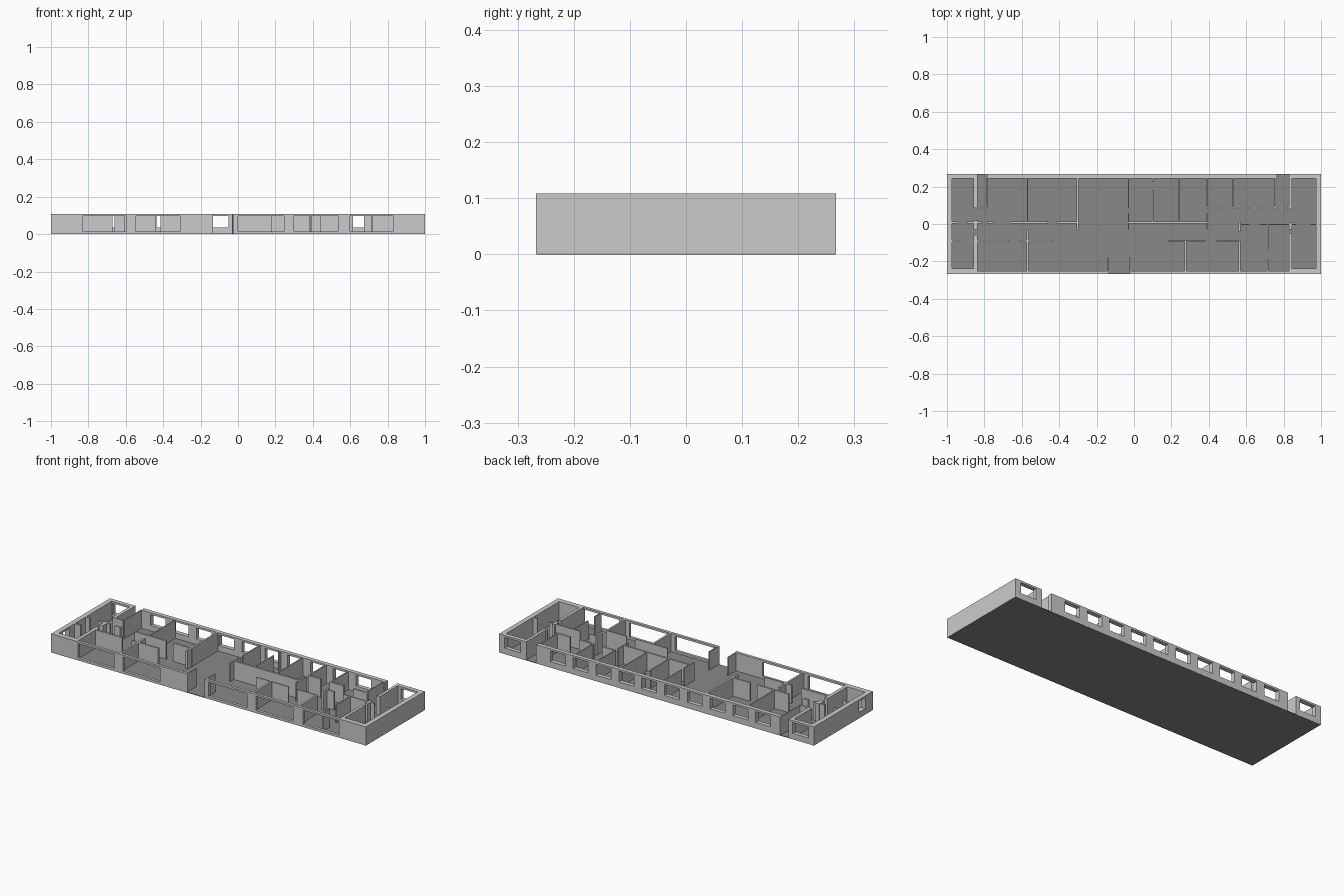
import bpy, bmesh
from mathutils import Vector

if "Cube" in bpy.data.objects:
    bpy.data.objects.remove(bpy.data.objects["Cube"])

H = 0.108          # wall height
B = 0.001          # wall base, just above the underside of the floor
Y = 0.267          # half depth
T = 0.011          # partition thickness
THIN = 0.006       # light partition thickness


def finish(name, bm):
    bmesh.ops.recalc_face_normals(bm, faces=bm.faces)
    me = bpy.data.meshes.new(name)
    bm.to_mesh(me)
    bm.free()
    ob = bpy.data.objects.new(name, me)
    bpy.context.collection.objects.link(ob)
    return ob


def box(name, x0, x1, y0, y1, z0=B, z1=H):
    bm = bmesh.new()
    bmesh.ops.create_cube(bm, size=1)
    for v in bm.verts:
        v.co = Vector(((x0 + x1) / 2 + v.co.x * (x1 - x0),
                       (y0 + y1) / 2 + v.co.y * (y1 - y0),
                       (z0 + z1) / 2 + v.co.z * (z1 - z0)))
    return finish(name, bm)


def panel(name, axis, a0, a1, t0, t1, holes):
    """Wall along an axis, with rectangular holes (start, end, bottom, top)."""
    us = sorted({a0, a1, *[u for h in holes for u in h[:2]]})
    zs = sorted({B, H, *[z for h in holes for z in h[2:]]})
    bm = bmesh.new()
    place = (lambda u, t, z: (u, t, z)) if axis == 'x' else (lambda u, t, z: (t, u, z))
    vs = {(i, j): bm.verts.new(place(u, t0, z))
          for i, u in enumerate(us) for j, z in enumerate(zs)}
    for i in range(len(us) - 1):
        for j in range(len(zs) - 1):
            cu, cz = (us[i] + us[i + 1]) / 2, (zs[j] + zs[j + 1]) / 2
            if not any(h[0] < cu < h[1] and h[2] < cz < h[3] for h in holes):
                bm.faces.new([vs[i, j], vs[i + 1, j], vs[i + 1, j + 1], vs[i, j + 1]])
    ext = bmesh.ops.extrude_face_region(bm, geom=bm.faces[:])
    d = Vector(place(0, t1 - t0, 0))
    for g in ext['geom']:
        if isinstance(g, bmesh.types.BMVert):
            g.co += d
    loose = [v for v in bm.verts if not v.link_faces]
    bmesh.ops.delete(bm, geom=loose, context='VERTS')
    return finish(name, bm)


# Dark floor slab
floor = box("floor", -0.999, 0.999, -Y + 0.001, Y - 0.001, 0, 0.003)
dark = bpy.data.materials.new("dark_floor")
dark.diffuse_color = (0.25, 0.25, 0.25, 1)
dark.use_nodes = True
dark.node_tree.nodes["Principled BSDF"].inputs["Base Color"].default_value = dark.diffuse_color
floor.data.materials.append(dark)

# Back wall in three lengths, split by two doorways, with a row of windows
W0, W1 = 0.035, 0.097
row = [(-0.725 + 0.145 * i, -0.63 + 0.145 * i, W0, W1) for i in range(10)]
panel("back_wall", 'x', -0.785, 0.765, 0.243, Y, row)
panel("back_wall_left", 'x', -1, -0.838, 0.243, Y, [(-0.965, -0.865, W0, W1)])
panel("back_wall_right", 'x', 0.828, 1, 0.243, Y, [(0.865, 0.965, W0, W1)])

# Front wall: wide glazed bays either side of the entrance
panel("front_wall_left", 'x', -0.84, -0.135, -Y, -0.251,
      [(-0.83, -0.6, 0.015, W1), (-0.545, -0.31, 0.015, W1)])
panel("front_wall_right", 'x', -0.025, 0.84, -Y, -0.251,
      [(0.0, 0.245, 0.015, W1), (0.3, 0.535, 0.015, W1), (0.6, 0.83, 0.015, W1)])
box("front_end_left", -1, -0.84, -Y, -0.237)
box("front_end_right", 0.84, 1, -Y, -0.237)

# End walls
panel("end_wall_left", 'y', -0.237, 0.243, -1, -0.972, [(-0.2, -0.14, W0, W1)])
box("end_wall_right", 0.972, 1, -0.237, 0.243)

# Partitions running left to right: (y, thickness, [(x start, x end), ...])
rows = [
    (0.008, T, [(-0.972, -0.945), (-0.89, -0.815), (-0.785, -0.75), (-0.66, -0.46),
                (-0.415, -0.295), (-0.03, 0.39)]),
    (0.085, T, [(-0.838, -0.785), (0.39, 0.47), (0.525, 0.615), (0.675, 0.765), (0.82, 0.845)]),
    (-0.003, THIN, [(0.565, 0.615), (0.675, 0.84), (0.84, 0.87), (0.945, 0.972)]),
    (-0.09, T, [(-0.972, -0.935), (-0.86, -0.67), (-0.61, -0.44)]),
    (-0.09, THIN, [(0.18, 0.385), (0.44, 0.56)]),
]
for y, t, spans in rows:
    for a, b in spans:
        box("long_partition", a, b, y - t / 2, y + t / 2)

# Partitions running front to back: (x, thickness, [(y start, y end), ...])
cols = [
    (-0.785, THIN, [(0.085, 0.243)]),
    (-0.57, THIN, [(0.014, 0.243)]),
    (-0.57, T, [(-0.251, -0.03)]),
    (-0.303, T, [(-0.035, 0.243)]),
    (-0.03, THIN, [(-0.03, 0.06), (0.085, 0.243)]),
    (0.1, THIN, [(0.014, 0.18), (0.225, 0.243)]),
    (0.24, THIN, [(0.014, 0.243)]),
    (0.39, THIN, [(-0.03, 0.06), (0.085, 0.243)]),
    (0.53, THIN, [(0.09, 0.243)]),
    (0.755, THIN, [(0.09, 0.243)]),
    (0.275, T, [(-0.251, -0.09)]),
    (0.565, T, [(-0.251, -0.09), (-0.04, 0.01)]),
    (0.715, THIN, [(-0.13, -0.003), (-0.251, -0.19)]),
    (-0.14, THIN, [(-0.251, -0.18)]),
    (-0.02, THIN, [(-0.251, -0.18)]),
]
for x, t, spans in cols:
    for a, b in spans:
        box("cross_partition", x - t / 2, x + t / 2, a, b)

# Thicker walls closing off the two end wings, with door gaps
for a, b in [(0.085, 0.243), (-0.03, 0.02), (-0.251, -0.06)]:
    box("wing_wall_left", -0.858, -0.838, a, b)
for a, b in [(0.08, 0.243), (-0.03, 0.01), (-0.251, -0.05)]:
    box("wing_wall_right", 0.828, 0.845, a, b)
